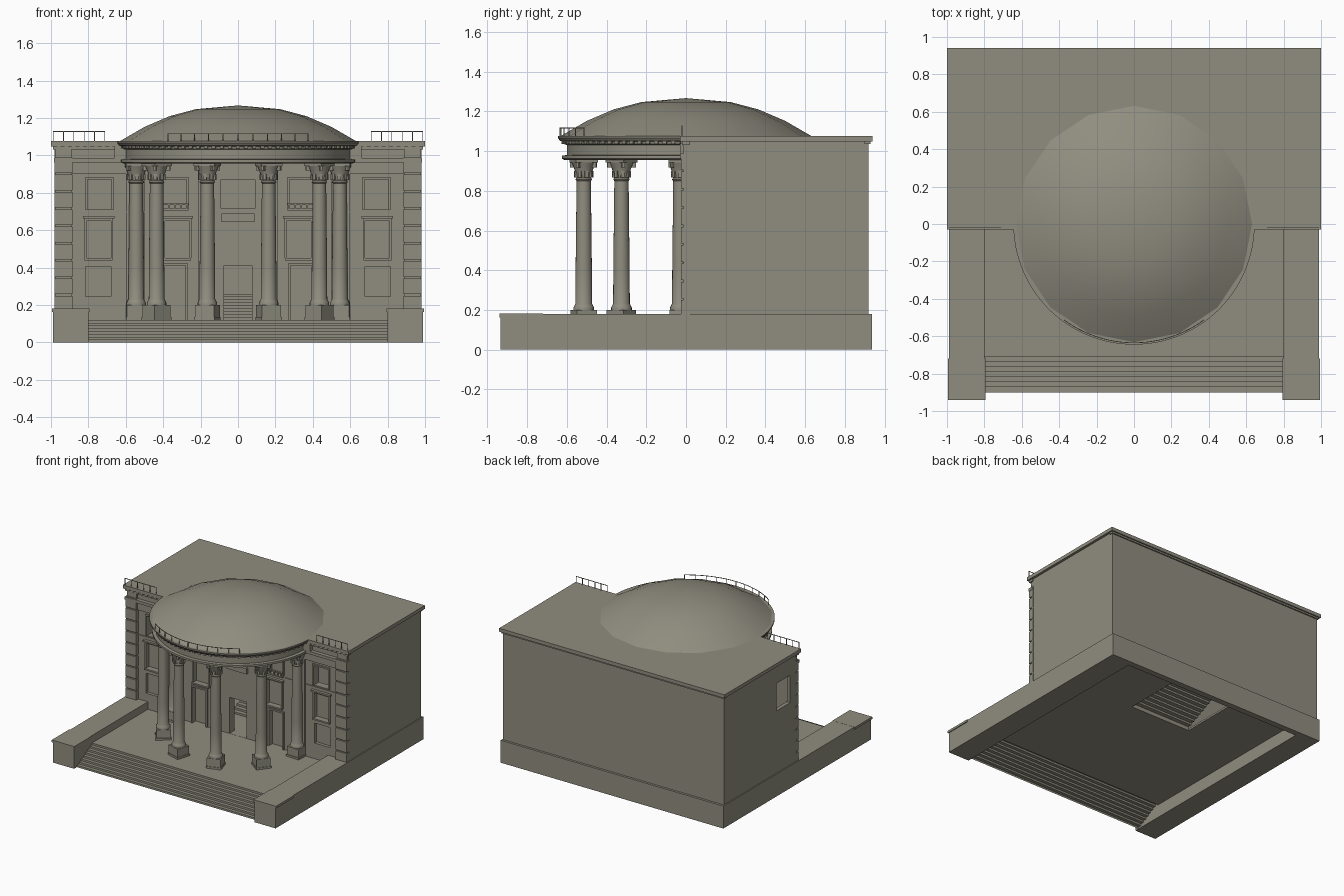
import bpy, bmesh, math
from mathutils import Matrix, Vector

stone = bpy.data.materials.new("warm_grey_stone")
stone.diffuse_color = (0.28, 0.27, 0.215, 1)


def finish(name, bm, smooth=False):
    bmesh.ops.recalc_face_normals(bm, faces=bm.faces)
    me = bpy.data.meshes.new(name)
    bm.to_mesh(me)
    bm.free()
    ob = bpy.data.objects.new(name, me)
    bpy.context.collection.objects.link(ob)
    me.materials.append(stone)
    if smooth:
        bpy.ops.object.select_all(action='DESELECT')
        ob.select_set(True)
        bpy.context.view_layer.objects.active = ob
        bpy.ops.object.shade_smooth_by_angle(angle=math.radians(35))
    return ob


def add_box(bm, x0, x1, y0, y1, z0, z1, turn=None):
    m = Matrix.Translation(((x0 + x1) / 2, (y0 + y1) / 2, (z0 + z1) / 2))
    m = m @ Matrix.Diagonal((abs(x1 - x0), y1 - y0, z1 - z0, 1))
    bmesh.ops.create_cube(bm, size=1, matrix=turn @ m if turn else m)


def boxes(name, dims):
    bm = bmesh.new()
    for d in dims:
        add_box(bm, *d)
    return finish(name, bm)


def both(x0, x1, *rest):
    """A box and its mirror image across x = 0."""
    return [(x0, x1, *rest), (-x1, -x0, *rest)]


def add_lathe(bm, profile, n, a0=0, a1=2 * math.pi, cx=0, cy=0):
    rings = []
    for i in range(n + 1):
        a = a0 + (a1 - a0) * i / n
        rings.append([bm.verts.new((cx + r * math.cos(a), cy + r * math.sin(a), z)) for r, z in profile])
    for p, q in zip(rings, rings[1:]):
        for j in range(len(profile) - 1):
            bm.faces.new((p[j], q[j], q[j + 1], p[j + 1]))
    bmesh.ops.remove_doubles(bm, verts=[v for r in rings for v in r], dist=1e-5)


def stair(name, x, y0, y1, z0, z1, n):
    """Thin stepped sheet, open underneath."""
    bm = bmesh.new()
    pts = []
    for i in range(n):
        y = y0 + (y1 - y0) * i / n
        pts += [(y, z0 + (z1 - z0) * i / n), (y, z0 + (z1 - z0) * (i + 1) / n)]
    pts.append((y1, z1))
    rows = [[bm.verts.new((s * x, y, z)) for s in (-1, 1)] for y, z in pts]
    for a, b in zip(rows, rows[1:]):
        bm.faces.new((a[0], a[1], b[1], b[0]))
    return finish(name, bm)


def cut(ob, dims):
    cutter = boxes(ob.name + "_cutter", dims)
    mod = ob.modifiers.new("openings", 'BOOLEAN')
    mod.operation, mod.solver, mod.object = 'DIFFERENCE', 'EXACT', cutter
    bpy.context.view_layer.update()
    me = bpy.data.meshes.new_from_object(ob.evaluated_get(bpy.context.evaluated_depsgraph_get()))
    ob.modifiers.clear()
    ob.data = me
    bpy.data.objects.remove(cutter)


# Base, front plinths and steps
boxes("base_plinth", both(0.8, 0.988, -0.935, 0.938, 0, 0.18) + [(-0.8, 0.8, 0.89, 0.938, 0, 0.18)])
boxes("plinth_cap", both(0.795, 0.995, -0.94, -0.72, 0.163, 0.181))
stair("front_steps", 0.8, -0.9, -0.68, 0, 0.12, 8)
boxes("porch_floor", [(-0.8, 0.8, -0.68, 0.3, 0.105, 0.12)] + both(0.27, 0.8, 0.3, 0.89, 0.105, 0.12))
stair("inner_stairs", 0.27, 0.3, 0.61, 0.12, 0.26, 9)

# Hollow building body
boxes("side_wall_right", [(0.95, 0.98, 0.0, 0.92, 0.18, 1.05)])
left = boxes("side_wall_left", [(-0.98, -0.95, 0.0, 0.92, 0.18, 1.05)])
cut(left, [(-1.1, -0.9, 0.08, 0.25, 0.68, 0.9)])
boxes("back_wall", [(-0.95, 0.95, 0.89, 0.92, 0.18, 1.05)])
boxes("roof", [(-1, 1, -0.03, 0.94, 1.048, 1.076)])
boxes("roof_moulding", both(0.6, 0.988, -0.02, 0.02, 1.03, 1.048) + [(-0.988, 0.988, 0.9, 0.93, 1.035, 1.048)])

# Front wall: sunken windows and doors, some open all the way
front = boxes("front_wall", [(-0.95, 0.95, 0.0, 0.06, 0.12, 1.05)])
upper = both(0.675, 0.805, -1, 0.2, 0.71, 0.87)
inner_up = both(0.275, 0.40, -1, 0.035, 0.715, 0.87)
middle = both(0.68, 0.81, -1, 0.03, 0.45, 0.65) + both(0.26, 0.39, -1, 0.03, 0.45, 0.65)
lower = both(0.68, 0.815, -1, 0.025, 0.245, 0.405)
doors = both(0.28, 0.40, -1, 0.035, 0.12, 0.41)
center = [(-0.09, 0.09, -1, 0.035, 0.715, 0.87), (-0.075, 0.075, -1, 0.2, 0.121, 0.41)]
cut(front, upper + inner_up + middle + lower + doors + center)

# Window surrounds, sills and lintels
trim = []
for x0, x1, z0, z1 in ((0.675, 0.805, 0.71, 0.87), (0.275, 0.40, 0.715, 0.87), (0.68, 0.81, 0.45, 0.65),
                       (0.26, 0.39, 0.45, 0.65), (0.28, 0.40, 0.12, 0.41)):
    trim += both(x0 - 0.012, x0, -0.01, 0.005, z0, z1 + 0.012)
    trim += both(x1, x1 + 0.012, -0.01, 0.005, z0, z1 + 0.012)
    trim += both(x0, x1, -0.01, 0.005, z1, z1 + 0.012)
for x in (0.745, 0.325):
    trim += both(x - 0.085, x + 0.085, -0.022, 0.005, 0.662, 0.675)
    trim += both(x - 0.075, x + 0.075, -0.018, 0.005, 0.438, 0.45)
boxes("window_trim", trim)
boxes("center_plate", [(-0.088, 0.088, -0.02, 0.005, 0.645, 0.69)])
balcony = both(0.265, 0.41, -0.03, 0.005, 0.705, 0.715) + both(0.265, 0.41, -0.03, -0.022, 0.735, 0.742)
for i in range(5):
    balcony += both(0.27 + i * 0.032, 0.278 + i * 0.032, -0.03, -0.022, 0.715, 0.735)
boxes("balcony_rail", balcony)

# Corner blocks, corner strips and wall bands
quoins = both(0.89, 0.975, -0.012, 0.01, 0.18, 1.035)
for i in range(9):
    z = 0.165 + i * 0.0925
    quoins += both(0.885, 0.982, -0.026, 0.02, z, z + 0.084)
boxes("corner_blocks", quoins)
boxes("wall_bands", both(0.6, 0.985, -0.03, 0.01, 0.962, 0.985) + both(0.6, 0.885, -0.012, 0.005, 0.9, 0.962)
      + both(0.42, 0.885, -0.006, 0.005, 0.695, 0.701))
boxes("pilasters", both(0.185, 0.215, -0.012, 0.005, 0.12, 0.955) + both(0.5, 0.6, -0.012, 0.005, 0.12, 0.955))

# Six columns standing on an arc
for i, deg in enumerate((-87, -53, -17.5, 17.5, 53, 87)):
    a = math.radians(deg)
    cx, cy = 0.545 * math.sin(a), -0.54 * math.cos(a)
    turn = Matrix.Translation((cx, cy, 0)) @ Matrix.Rotation(a, 4, 'Z')
    bm = bmesh.new()
    add_lathe(bm, [(0.0, 0.2), (0.052, 0.2), (0.052, 0.212), (0.047, 0.222), (0.042, 0.232), (0.041, 0.4),
                   (0.036, 0.85), (0.042, 0.857), (0.037, 0.865), (0.043, 0.895), (0.051, 0.92),
                   (0.06, 0.942), (0.0, 0.942)], 20, cx=cx, cy=cy)
    add_box(bm, -0.053, 0.053, -0.053, 0.053, 0.12, 0.2, turn)
    add_box(bm, -0.057, 0.057, -0.057, 0.057, 0.12, 0.135, turn)
    add_box(bm, -0.058, 0.058, -0.058, 0.058, 0.942, 0.957, turn)
    # Leaves and corner scrolls of the capital
    for k in range(8):
        t = turn @ Matrix.Rotation(k * math.pi / 4, 4, 'Z')
        add_box(bm, -0.009, 0.009, 0.036, 0.048, 0.868, 0.9, t)
        if k % 2:
            add_box(bm, -0.007, 0.007, 0.05, 0.073, 0.918, 0.942, t)
    finish("column_%d" % (i + 1), bm, True)

# Curved beam and cornice over the columns
bm = bmesh.new()
add_lathe(bm, [(0, 0.985), (0.47, 0.985), (0.47, 0.956), (0.612, 0.956), (0.625, 0.962), (0.625, 0.978),
               (0.6, 0.98), (0.6, 1.03), (0.612, 1.035), (0.615, 1.048), (0.635, 1.052), (0.645, 1.066),
               (0.645, 1.076), (0, 1.076)], 64, math.pi, 2 * math.pi)
finish("round_entablature", bm, True)
boxes("entablature_ends", both(0.47, 0.66, -0.03, 0.01, 0.985, 1.06))

# Dentils
bm = bmesh.new()
for i in range(45):
    t = Matrix.Rotation(math.pi * (i + 0.5) / 45 - math.pi / 2, 4, 'Z')
    add_box(bm, -0.01, 0.01, -0.628, -0.6, 1.036, 1.05, t)
for i in range(8):
    for d in both(0.67 + i * 0.04, 0.688 + i * 0.04, -0.027, 0, 1.036, 1.048):
        add_box(bm, *d)
finish("dentils", bm)

# Shallow dome
bm = bmesh.new()
add_lathe(bm, [(0.635, 1.074), (0.5, 1.152), (0.365, 1.21), (0.225, 1.247), (0, 1.267)], 16)
finish("dome", bm, True)

# Thin roof railings
bm = bmesh.new()
lim = math.radians(36)
add_lathe(bm, [(0.633, 1.114), (0.637, 1.114), (0.637, 1.118), (0.633, 1.118), (0.633, 1.114)], 24,
          -math.pi / 2 - lim, -math.pi / 2 + lim)
for i in range(11):
    t = Matrix.Rotation(-lim + 2 * lim * i / 10, 4, 'Z')
    add_box(bm, -0.002, 0.002, -0.637, -0.633, 1.075, 1.116, t)
for d in both(0.71, 0.99, -0.022, -0.018, 1.126, 1.13):
    add_box(bm, *d)
for i in range(6):
    x = 0.71 + 0.276 * i / 5
    for d in both(x, x + 0.004, -0.022, -0.018, 1.075, 1.128):
        add_box(bm, *d)
finish("roof_railings", bm)
